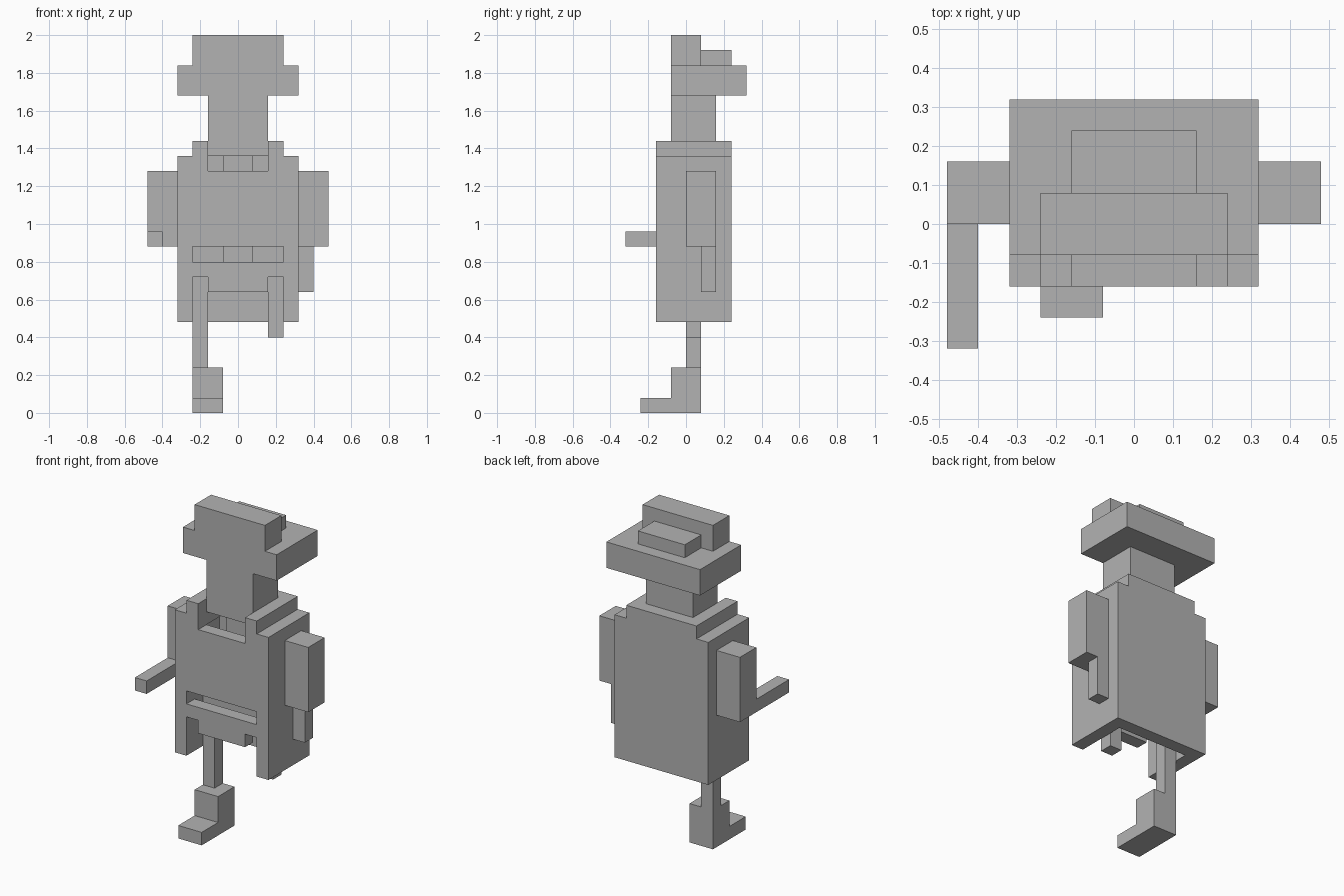
import bpy
import bmesh
from mathutils import Matrix, Vector

UNIT = 0.08  # one block

cube = bpy.data.objects.get("Cube")
if cube:
    bpy.data.objects.remove(cube)

grey = bpy.data.materials.new("plain_grey")
grey.use_nodes = True
GREY = (0.45, 0.45, 0.45, 1)
grey.diffuse_color = GREY
grey.node_tree.nodes["Principled BSDF"].inputs["Base Color"].default_value = GREY


def blocks(name, *boxes):
    """One flat-shaded part from boxes given as x, y and z ranges in blocks."""
    bm = bmesh.new()
    for ranges in boxes:
        low = Vector([r[0] for r in ranges]) * UNIT
        high = Vector([r[1] for r in ranges]) * UNIT
        size = Matrix.Diagonal((high - low).to_4d())
        bmesh.ops.create_cube(bm, size=1, matrix=Matrix.Translation((low + high) / 2) @ size)
    mesh = bpy.data.meshes.new(name)
    bm.to_mesh(mesh)
    bm.free()
    mesh.materials.append(grey)
    obj = bpy.data.objects.new(name, mesh)
    bpy.context.collection.objects.link(obj)
    return obj


FRONT, BACK, LIMB = (-2, -1), (2, 3), (0, 1)

# Head and hat
blocks("head", ((-2, 2), (-1, 2), (17, 21)))
blocks("hat_brim", ((-4, 4), (-1, 4), (21, 23)))
blocks("hat_crown", ((-3, 3), (-1, 1), (23, 25)))
blocks("hat_back_step", ((-2, 2), (1, 3), (23, 24)))

# Hollow coat, open at the bottom
for side, sign in (("right", -1), ("left", 1)):
    def span(a, b):
        return tuple(sorted((a * sign, b * sign)))
    blocks("coat_side_" + side, (span(3, 4), (-2, 3), (6, 17)))
    blocks("coat_shoulder_" + side, (span(2, 3), (-2, 3), (16, 18)))
    blocks("upper_arm_" + side, (span(4, 6), (0, 2), (11, 16)))
blocks("coat_back", ((-3, 3), BACK, (6, 18)))
blocks("coat_chest", ((-3, 3), FRONT, (11, 16)))
blocks("coat_lower_front", ((-3, 3), FRONT, (9, 10)), ((-2, 2), FRONT, (8, 9)))

# Inner frame
blocks("spine", ((-1, 1), LIMB, (10, 17)))
blocks("pelvis", ((-3, 3), LIMB, (9, 10)))

# Forearms: the right one reaches forward, the left one is a hanging stump
blocks("forearm_right", ((-6, -5), (-4, 0), (11, 12)))
blocks("forearm_left", ((4, 5), (1, 2), (8, 11)))

# Legs: the right one has a boot, the left one ends short
blocks("leg_right", ((-3, -2), LIMB, (3, 9)))
blocks("leg_left", ((2, 3), LIMB, (5, 9)))
blocks("boot", ((-3, -1), (-1, 1), (0, 3)), ((-3, -1), (-3, -1), (0, 1)))
